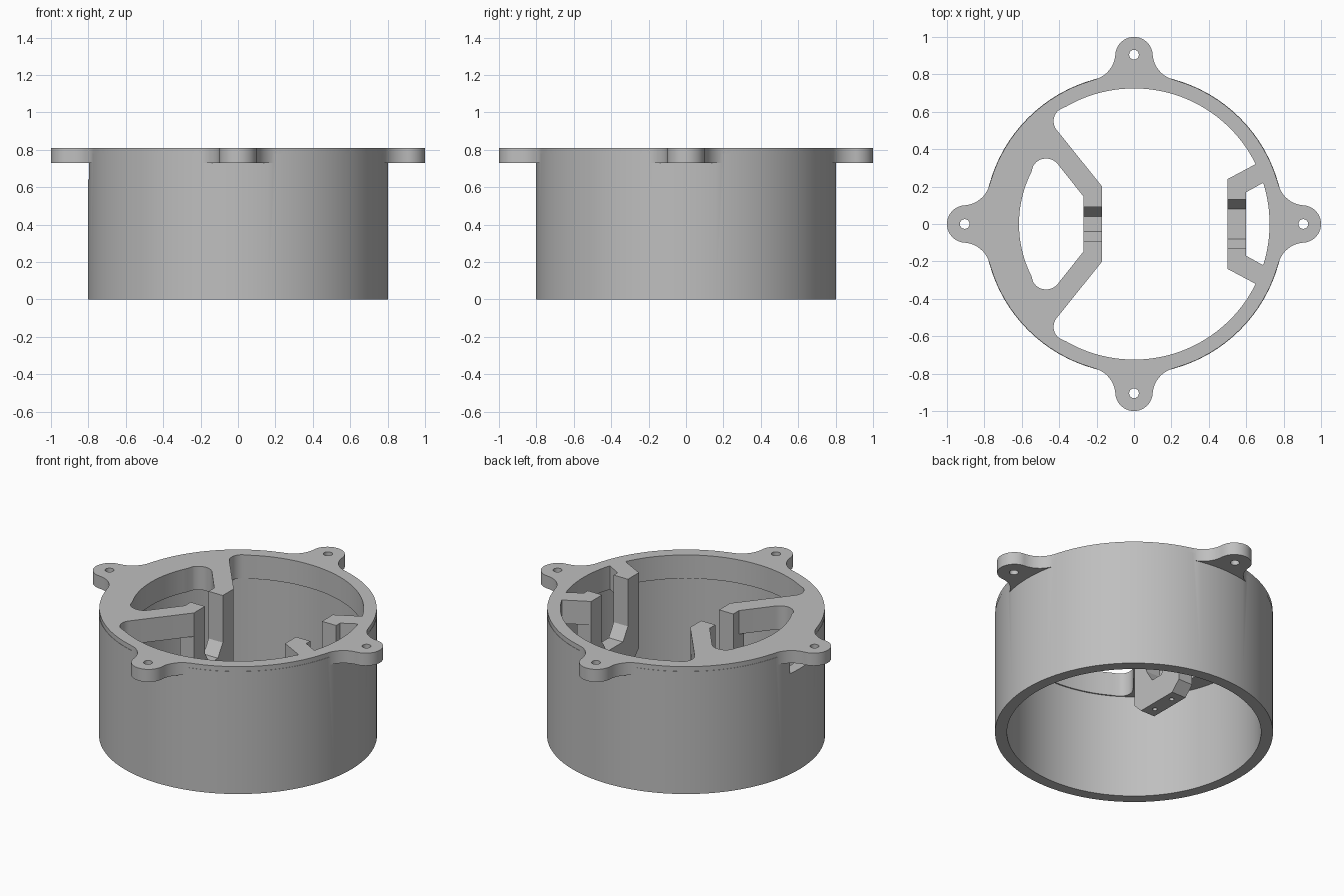
import bpy, bmesh, math
from mathutils import Matrix, Vector

if "Cube" in bpy.data.objects:
    bpy.data.objects.remove(bpy.data.objects["Cube"], do_unlink=True)

grey = bpy.data.materials.new("light grey")
grey.use_nodes = True
COLOUR = (0.52, 0.52, 0.52, 1)
grey.diffuse_color = COLOUR
grey.node_tree.nodes["Principled BSDF"].inputs["Base Color"].default_value = COLOUR

TOP = 0.81


def arc(cx, cy, r, a0, a1, n):
    """Points on an arc, angles in degrees."""
    steps = [math.radians(a0 + (a1 - a0) * i / n) for i in range(n + 1)]
    return [(cx + r * math.cos(a), cy + r * math.sin(a)) for a in steps]


def circle(cx, cy, r, n):
    return arc(cx, cy, r, 0, 360, n)[:-1]


def mirrored(half):
    """Close a half outline by reflecting it in the x axis."""
    return half + [(x, -y) for x, y in reversed(half) if abs(y) > 1e-5]


def prism(name, pts, lo, hi, along_x=False):
    """Extrude an outline along z, or a (y, z) outline along x."""
    bm = bmesh.new()
    place = (lambda p: (lo, p[0], p[1])) if along_x else (lambda p: (p[0], p[1], lo))
    face = bm.faces.new([bm.verts.new(place(p)) for p in pts])
    moved = bmesh.ops.extrude_face_region(bm, geom=[face], use_keep_orig=True)["geom"]
    step = (hi - lo, 0, 0) if along_x else (0, 0, hi - lo)
    bmesh.ops.translate(bm, vec=step, verts=[v for v in moved if isinstance(v, bmesh.types.BMVert)])
    bmesh.ops.recalc_face_normals(bm, faces=bm.faces)
    mesh = bpy.data.meshes.new(name)
    bm.to_mesh(mesh)
    bm.free()
    mesh.materials.append(grey)
    ob = bpy.data.objects.new(name, mesh)
    bpy.context.collection.objects.link(ob)
    return ob


def combine(ob, tool, operation="DIFFERENCE"):
    """Apply a boolean and remove the tool."""
    mod = ob.modifiers.new("boolean", "BOOLEAN")
    mod.operation, mod.solver, mod.object = operation, "EXACT", tool
    bpy.context.view_layer.objects.active = ob
    bpy.ops.object.modifier_apply(modifier=mod.name)
    bpy.data.objects.remove(tool, do_unlink=True)


def box(name, x, y, z0, z1):
    return prism(name, [(x[0], y[0]), (x[1], y[0]), (x[1], y[1]), (x[0], y[1])], z0, z1)


# Flange outline: four ears blended into the rim with concave fillets
ear = arc(0.917, -0.249, 0.15, 165, 94, 10)
ear += arc(0.9, 0, 0.1, -80, 80, 20)
ear += arc(0.917, 0.249, 0.15, -94, -165, 10)
ear += arc(0, 0, 0.8, 17, 73, 16)
outline = []
for k in range(4):
    turn = Matrix.Rotation(k * math.pi / 2, 2)
    outline += [tuple(turn @ Vector(p)) for p in ear]

# Body: cylindrical wall with the flange on top
body = prism("housing_body", circle(0, 0, 0.802, 96), 0, 0.78)
combine(body, prism("flange", outline, 0.73, TOP), "UNION")
combine(body, prism("cavity", circle(0, 0, 0.733, 96), -0.1, 0.66))

# Openings in the top leave the crescent and the support arms
main = [(0.5, 0.24), (0.65, 0.32)] + arc(0, 0, 0.725, 27, 120, 30)
main += arc(-0.355, 0.55, 0.075, 125, 218, 10) + [(-0.17, 0.2)]
combine(body, prism("main_opening", mirrored(main), 0.5, 1))

slot = [(-0.27, 0.147)] + arc(-0.47, 0.27, 0.08, 38, 150, 12) + arc(0, 0, 0.615, 153, 180, 8)
combine(body, prism("left_slot", mirrored(slot), 0.5, 1))

gap = [(0.6, 0.17), (0.69, 0.22)] + arc(0, 0, 0.725, 17, 0, 6)
combine(body, prism("right_slot", mirrored(gap), 0.5, 1))

combine(body, box("left_channel", (-0.29, -0.15), (-0.09, 0.09), 0.5, 1))
combine(body, box("right_channel", (0.48, 0.62), (-0.13, 0.13), 0.5, 1))

# Screw holes in the ears and a cable recess under one ear
for k in range(4):
    a = k * math.pi / 2
    hole = circle(0.905 * math.cos(a), 0.905 * math.sin(a), 0.026, 24)
    combine(body, prism("screw_hole", hole, 0.5, 1))
combine(body, box("cable_recess", (-0.85, -0.72), (-0.09, 0.09), 0.64, 0.73))

# Hanging U-shaped brackets with chamfered floors and two blind holes below
brackets = []
for name, x0, x1, outer, inner in (("left_bracket", -0.27, -0.17, 0.2, 0.09),
                                   ("right_bracket", 0.5, 0.6, 0.24, 0.13)):
    half = [(inner - 0.05, 0.43), (inner, 0.51), (inner, 0.74), (outer, 0.74),
            (outer, 0.33), (outer - 0.06, 0.27)]
    profile = half + [(-y, z) for y, z in reversed(half)]
    bracket = prism(name, profile, x0, x1, along_x=True)
    for y in (-0.075, 0.075):
        pilot = circle((x0 + x1) / 2, y, 0.014, 16)
        combine(bracket, prism("pilot_hole", pilot, 0.2, 0.38))
    brackets.append(bracket)

# Smooth the round walls and keep the edges crisp
bpy.ops.object.select_all(action="DESELECT")
for ob in [body] + brackets:
    ob.select_set(True)
bpy.context.view_layer.objects.active = body
bpy.ops.object.shade_smooth_by_angle(angle=math.radians(30))
